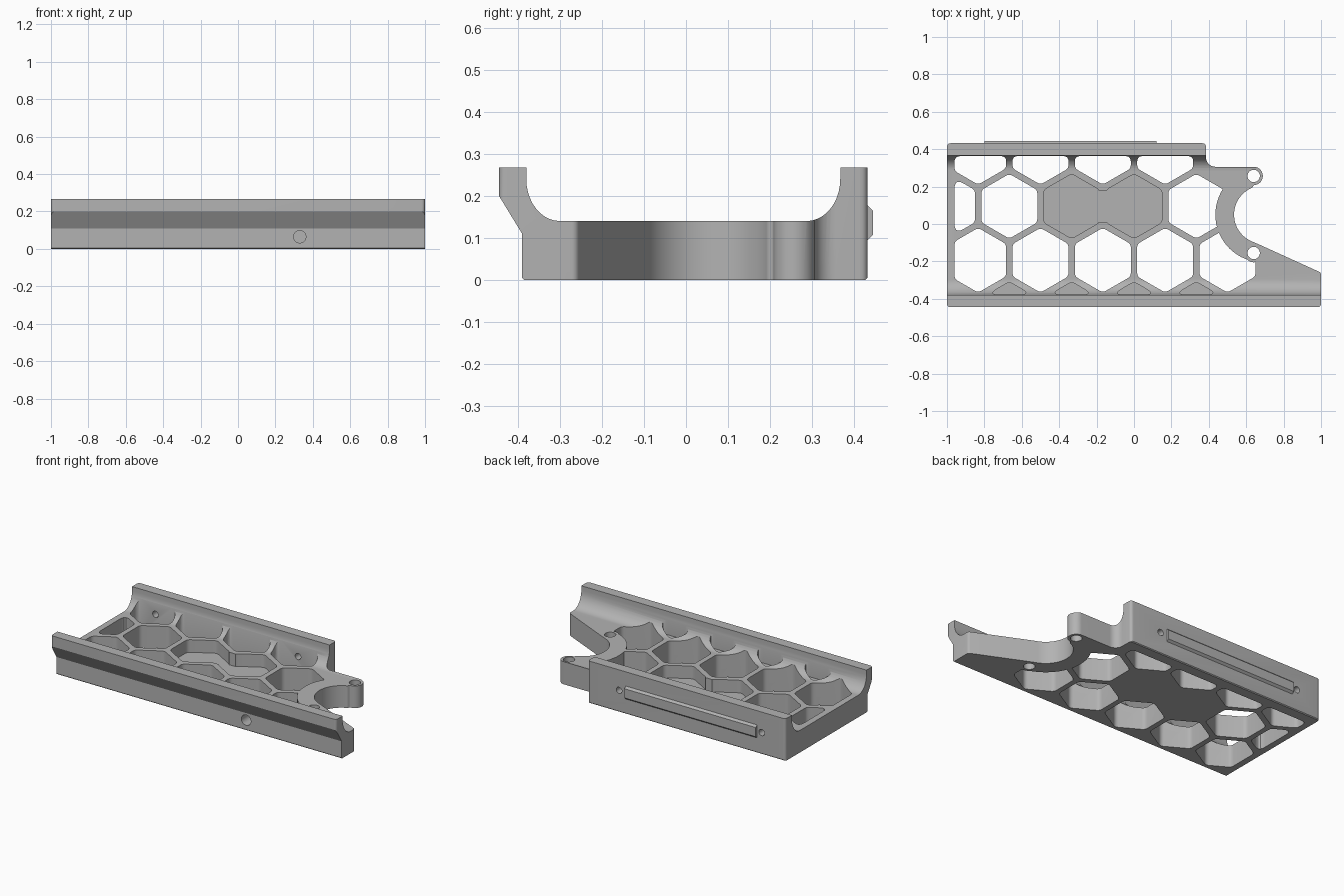
import bpy, bmesh, math
from mathutils import Vector

cube = bpy.data.objects.get("Cube")
if cube:
    bpy.data.objects.remove(cube, do_unlink=True)

grey = bpy.data.materials.new("neutral grey")
grey.use_nodes = True
grey.diffuse_color = (0.45, 0.45, 0.45, 1)
grey.node_tree.nodes["Principled BSDF"].inputs["Base Color"].default_value = (0.45, 0.45, 0.45, 1)


def prism(name, outline, lo, hi, axis="z"):
    """Extrude a flat outline from lo to hi along one axis."""
    place = {"x": lambda a, b, t: (t, a, b),
             "y": lambda a, b, t: (a, t, b),
             "z": lambda a, b, t: (a, b, t)}[axis]
    bm = bmesh.new()
    n = len(outline)
    low = [bm.verts.new(place(p[0], p[1], lo)) for p in outline]
    top = [bm.verts.new(place(p[0], p[1], hi)) for p in outline]
    bm.faces.new(low[::-1])
    bm.faces.new(top)
    for i in range(n):
        j = (i + 1) % n
        bm.faces.new((low[i], low[j], top[j], top[i]))
    bmesh.ops.recalc_face_normals(bm, faces=bm.faces)
    mesh = bpy.data.meshes.new(name)
    bm.to_mesh(mesh)
    bm.free()
    mesh.materials.append(grey)
    obj = bpy.data.objects.new(name, mesh)
    bpy.context.collection.objects.link(obj)
    return obj


def arc(cx, cy, rx, ry, start, end, n):
    angles = [math.radians(start + (end - start) * i / n) for i in range(n + 1)]
    return [(cx + rx * math.cos(a), cy + ry * math.sin(a)) for a in angles]


def circle(cx, cy, r, n=32):
    return arc(cx, cy, r, r, 0, 360, n)[:-1]


def rounded(points, r, steps=5):
    """Round the clear corners of an outline."""
    pts = [Vector(p) for p in points]
    out = []
    for i, p in enumerate(pts):
        a, b = pts[i - 1] - p, pts[(i + 1) % len(pts)] - p
        turn = math.pi - a.angle(b)
        if turn < 0.35:
            out.append(p)
            continue
        d = min(r * math.tan(turn / 2), 0.45 * a.length, 0.45 * b.length)
        s, e = p + a.normalized() * d, p + b.normalized() * d
        for k in range(steps + 1):
            t = k / steps
            out.append(s * (1 - t) ** 2 + p * 2 * t * (1 - t) + e * t * t)
    return out


def clip(points, axis, limit, sign):
    """Keep the part of a convex outline where sign * coordinate <= sign * limit."""
    out = []
    for i, q in enumerate(points):
        p = points[i - 1]
        dp, dq = sign * (p[axis] - limit), sign * (q[axis] - limit)
        if dp * dq < 0:
            t = dp / (dp - dq)
            out.append((p[0] + (q[0] - p[0]) * t, p[1] + (q[1] - p[1]) * t))
        if dq <= 0:
            out.append(q)
    return out


def boolean(obj, other, operation="DIFFERENCE"):
    other.hide_render = True
    mod = obj.modifiers.new("cut", "BOOLEAN")
    mod.operation, mod.object, mod.solver = operation, other, "EXACT"
    bpy.context.view_layer.objects.active = obj
    bpy.ops.object.modifier_apply(modifier=mod.name)
    bpy.data.objects.remove(other, do_unlink=True)


# Tray cross-section with curved inner walls and an overhanging front lip
section = [(-0.385, 0), (0.427, 0), (0.432, 0.005), (0.432, 0.267), (0.367, 0.267)]
section += arc(0.287, 0.24, 0.08, 0.1, 0, -90, 10)
section += arc(-0.3, 0.24, 0.08, 0.1, -90, -180, 10)
section += [(-0.38, 0.267), (-0.445, 0.267), (-0.445, 0.2), (-0.39, 0.11), (-0.39, 0.005)]
tray = prism("honeycomb_tray", section, -1, 1, "x")

# Plan outline with the short back wall, curved clamp arm and pointed front arm
RX, RY = 0.69, 0.05
plan = [(-1, -0.445), (1, -0.445), (1, -0.26), (0.67, -0.11)]
plan += arc(RX, RY, 0.155, 0.155, 248, 112, 32)
plan += arc(0.64, 0.257, 0.049, 0.049, -90, 90, 14)
plan += arc(0.435, 0.356, 0.05, 0.05, 270, 180, 8)
plan += [(0.385, 0.432), (-1, 0.432)]
boolean(tray, prism("plan_cutter", rounded(plan, 0.02), -0.1, 0.4), "INTERSECT")

# Honeycomb cells
PITCH, RADIUS = 1 / 3, 0.173
ROW = PITCH * math.sqrt(3) / 2
MID = 0.095


def cell(x, row, floor=-0.1):
    y = MID + row * ROW
    pts = [(x + RADIUS * math.cos(math.radians(a)), y + RADIUS * math.sin(math.radians(a)))
           for a in range(30, 390, 60)]
    pts = clip(pts, 0, -0.96, -1)
    pts = clip(pts, 1, 0.363, 1)
    pts = clip(pts, 1, -0.377, -1)
    return prism("cell_cutter", rounded(pts, 0.035), floor, 0.4)


def trimmed_cell(x, row):
    c = cell(x, row)
    boolean(c, prism("arm_keep", circle(RX, RY, 0.255, 64), -0.2, 0.5))
    boolean(c, prism("hub_keep", circle(0.64, -0.155, 0.05), -0.2, 0.5))
    return c


for k in range(4):
    x = -2.5 * PITCH + k * PITCH
    boolean(tray, cell(x, 1))                        # back row
    boolean(tray, cell(x, -1))                       # front row
    boolean(tray, cell(x + PITCH / 2, -2, 0.12))     # blind pockets at front wall
for x in (-3 * PITCH, -2 * PITCH):
    boolean(tray, cell(x, 0))
boolean(tray, trimmed_cell(PITCH, 0))
boolean(tray, trimmed_cell(1.5 * PITCH, -1))

# Closed double cell in the middle
for x in (-PITCH, 0):
    boolean(tray, cell(x, 0, 0.06))
bridge = [(-0.23, MID - 0.085), (-0.1, MID - 0.085), (-0.1, MID + 0.085), (-0.23, MID + 0.085)]
boolean(tray, prism("bridge_cutter", bridge, 0.06, 0.4))

# Screw holes
for y in (0.257, -0.155):
    boolean(tray, prism("arm_hole", circle(0.64, y, 0.033), -0.1, 0.4))
for x in (-2.5 * PITCH, PITCH / 2):
    boolean(tray, prism("back_hole", circle(x, 0.137, 0.02, 24), 0.3, 0.5, "y"))
boolean(tray, prism("front_hole", circle(0.33, 0.065, 0.033), -0.5, -0.31, "y"))

# Chamfered rail on the back wall
rail = prism("back_rail", [(0.42, 0.095), (0.432, 0.095), (0.445, 0.107),
                           (0.445, 0.165), (0.432, 0.177), (0.42, 0.177)], -0.8, 0.12, "x")

for obj in (tray, rail):
    bpy.ops.object.select_all(action="DESELECT")
    obj.select_set(True)
    bpy.context.view_layer.objects.active = obj
    bpy.ops.object.shade_smooth_by_angle(angle=math.radians(30))
